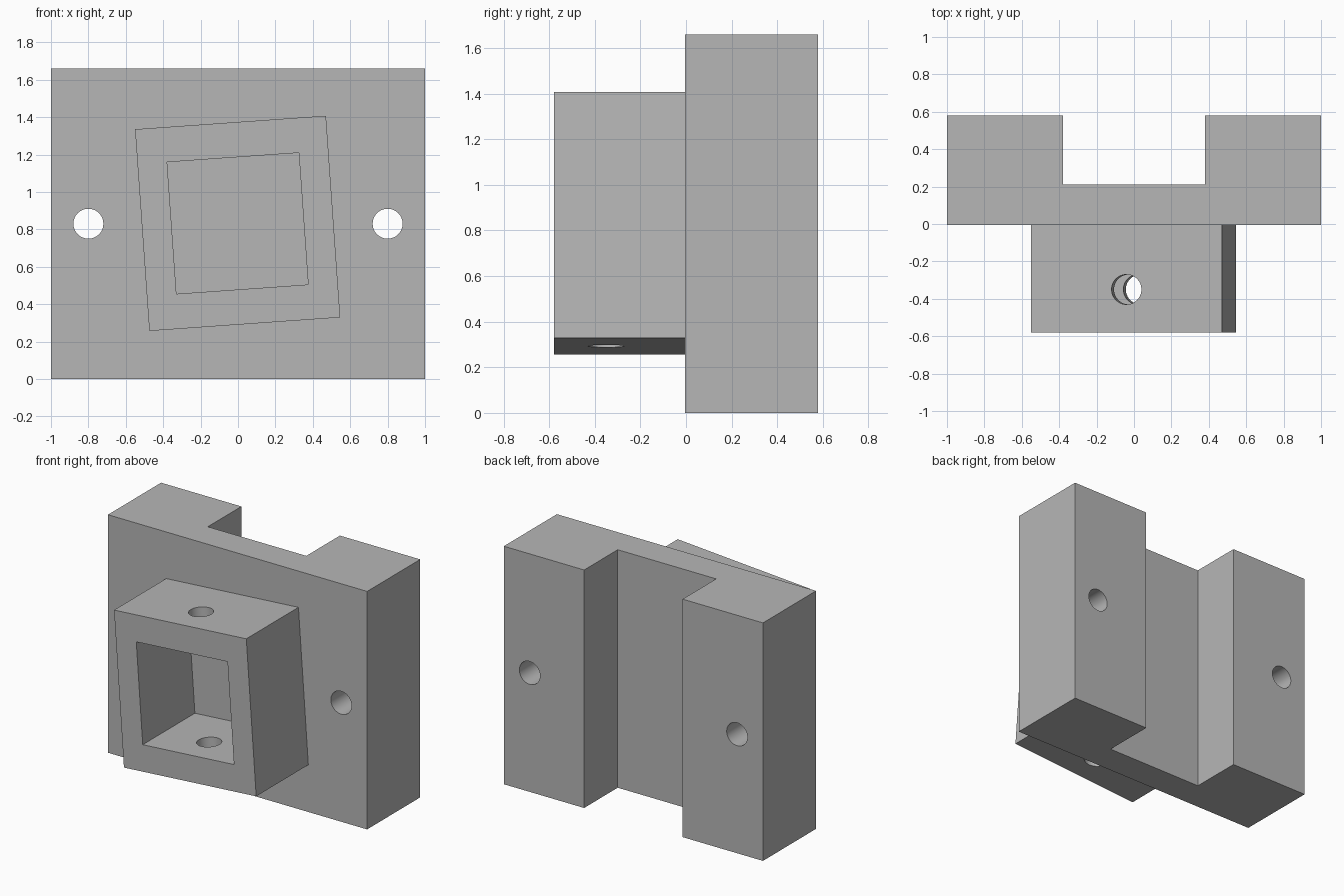
import bpy
import math
from mathutils import Matrix, Vector

if "Cube" in bpy.data.objects:
    bpy.data.objects.remove(bpy.data.objects["Cube"], do_unlink=True)

FRONT, JOINT, BACK = -0.58, -0.005, 0.58
HEIGHT = 1.66
MID = HEIGHT / 2

grey = bpy.data.materials.new("plain_grey")
grey.use_nodes = True
colour = (0.47, 0.47, 0.47, 1)
grey.diffuse_color = colour
grey.node_tree.nodes["Principled BSDF"].inputs["Base Color"].default_value = colour


def prism(name, profile, vector):
    """Extrude a closed profile along a vector."""
    n = len(profile)
    bottom = [Vector(p) for p in profile]
    verts = bottom + [p + Vector(vector) for p in bottom]
    faces = [list(range(n))[::-1], list(range(n, 2 * n))]
    faces += [[i, (i + 1) % n, n + (i + 1) % n, n + i] for i in range(n)]
    mesh = bpy.data.meshes.new(name)
    mesh.from_pydata(verts, [], faces)
    mesh.materials.append(grey)
    obj = bpy.data.objects.new(name, mesh)
    bpy.context.collection.objects.link(obj)
    return obj


def block(name, width, height, y0, y1):
    """Box centred on the y axis, running from y0 to y1."""
    w, h = width / 2, height / 2
    return prism(name, [(-w, y0, -h), (-w, y1, -h), (w, y1, -h), (w, y0, -h)][::-1], (0, 0, height))


def rod(name, centre, length, tilt_x=0.0):
    """Round drill, upright unless tipped about x."""
    bpy.ops.mesh.primitive_cylinder_add(vertices=48, radius=0.08, depth=length,
                                        location=centre, rotation=(tilt_x, 0, 0))
    obj = bpy.context.object
    obj.name = name
    obj.data.materials.append(grey)
    return obj


def cut(target, cutter):
    """Subtract the cutter and discard it."""
    cutter.hide_render = True
    mod = target.modifiers.new("cut", 'BOOLEAN')
    mod.operation, mod.solver, mod.object = 'DIFFERENCE', 'EXACT', cutter
    bpy.context.view_layer.objects.active = target
    bpy.ops.object.modifier_apply(modifier=mod.name)
    bpy.data.objects.remove(cutter, do_unlink=True)


def finish(obj):
    bpy.ops.object.select_all(action='DESELECT')
    obj.select_set(True)
    bpy.context.view_layer.objects.active = obj
    bpy.ops.object.shade_smooth_by_angle(angle=math.radians(30))


# Back plate with a vertical channel in its rear
half = [(1, JOINT), (1, BACK), (0.38, BACK), (0.38, 0.21)]
outline = half + [(-x, y) for x, y in reversed(half)]
plate = prism("back_plate", [(x, y, 0) for x, y in outline], (0, 0, HEIGHT))
for side in (-1, 1):
    cut(plate, rod("bolt_drill", (side * 0.8, 0.3, MID), 2, math.pi / 2))
finish(plate)

# Square socket, hollow to the plate, with a pin hole through top and bottom
socket = block("tilted_socket", 1.023, 1.081, FRONT, JOINT)
cut(socket, block("socket_cavity", 0.706, 0.706, FRONT - 0.2, JOINT + 0.2))
cut(socket, rod("pin_drill", (0, -0.35, 0), 2))
socket.matrix_world = Matrix.Translation((-0.002, 0, 0.832)) @ Matrix.Rotation(math.radians(-4.05), 4, 'Y')
finish(socket)
